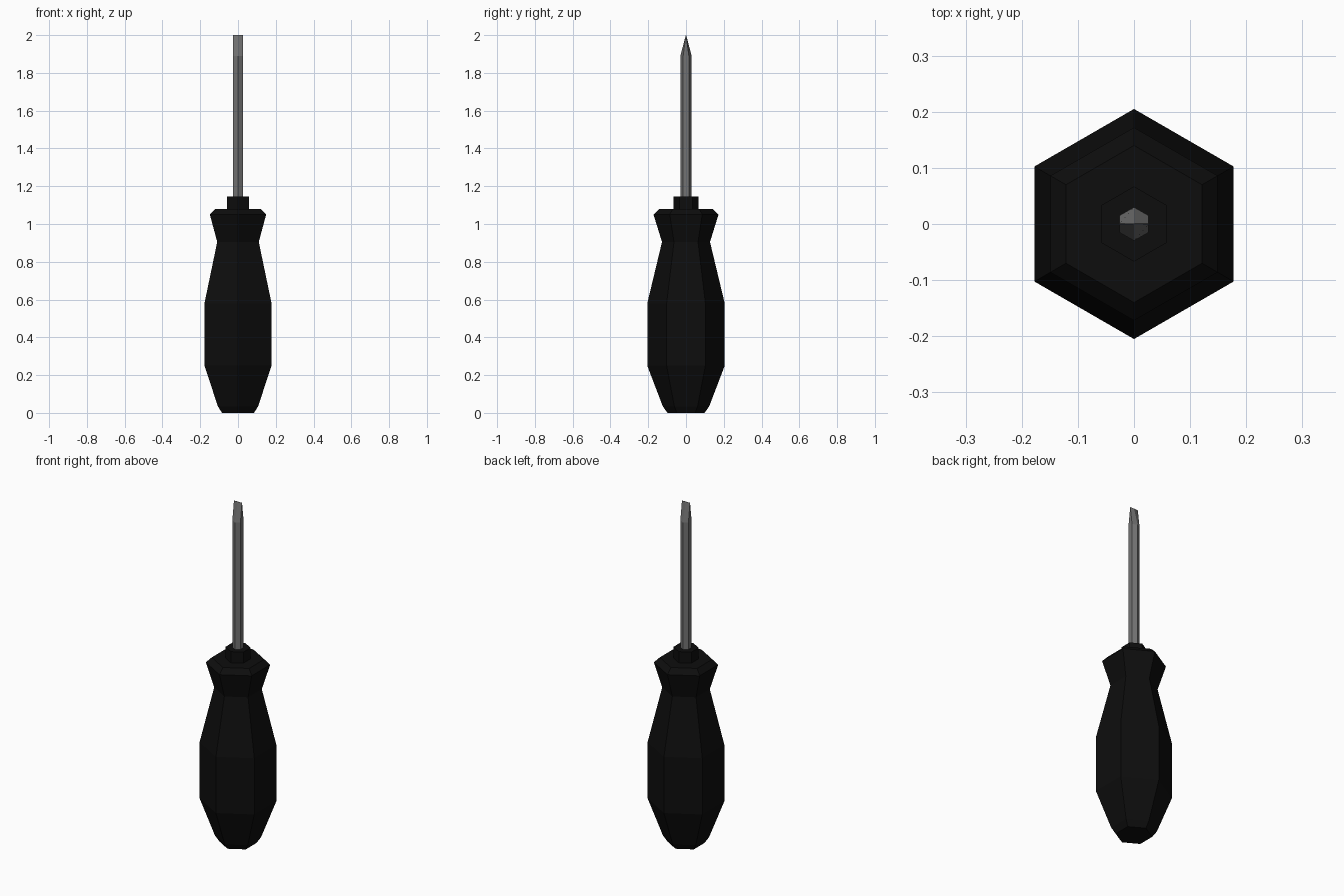
import bpy, bmesh, math

if "Cube" in bpy.data.objects:
    bpy.data.objects.remove(bpy.data.objects["Cube"])

def material(name, value):
    m = bpy.data.materials.new(name)
    m.diffuse_color = (value, value, value, 1)
    m.use_nodes = True
    m.node_tree.nodes["Principled BSDF"].inputs["Base Color"].default_value = m.diffuse_color
    return m

BLACK = material("black plastic", 0.004)
STEEL = material("grey steel", 0.17)

def hex_loft(name, profile, mat):
    """Stack hexagonal rings (z, radius, y_scale) with corners on the y axis."""
    bm = bmesh.new()
    rings = []
    for z, r, sy in profile:
        angles = [math.radians(90 + 60 * i) for i in range(6)]
        rings.append([bm.verts.new((r * math.cos(a), r * math.sin(a) * sy, z)) for a in angles])
    for a, b in zip(rings, rings[1:]):
        for i in range(6):
            j = (i + 1) % 6
            bm.faces.new((a[i], a[j], b[j], b[i]))
    bm.faces.new(rings[0][::-1])
    bm.faces.new(rings[-1])
    # close the chisel edge where a ring is flattened
    bmesh.ops.remove_doubles(bm, verts=bm.verts, dist=0.0005)
    bmesh.ops.recalc_face_normals(bm, faces=bm.faces)
    mesh = bpy.data.meshes.new(name)
    bm.to_mesh(mesh)
    bm.free()
    mesh.materials.append(mat)
    ob = bpy.data.objects.new(name, mesh)
    bpy.context.collection.objects.link(ob)
    return ob

# Faceted grip with flared guard
hex_loft("handle", [(0, 0.098, 1), (0.035, 0.123, 1), (0.25, 0.205, 1), (0.58, 0.205, 1),
                    (0.905, 0.127, 1), (1.05, 0.172, 1), (1.08, 0.14, 1)], BLACK)
# Small collar holding the blade
hex_loft("collar", [(1.07, 0.067, 1), (1.145, 0.067, 1)], BLACK)
# Hexagonal shaft ending in a chisel tip
hex_loft("blade", [(1.13, 0.03, 1), (1.89, 0.03, 1), (2.0, 0.03, 0.03)], STEEL)
